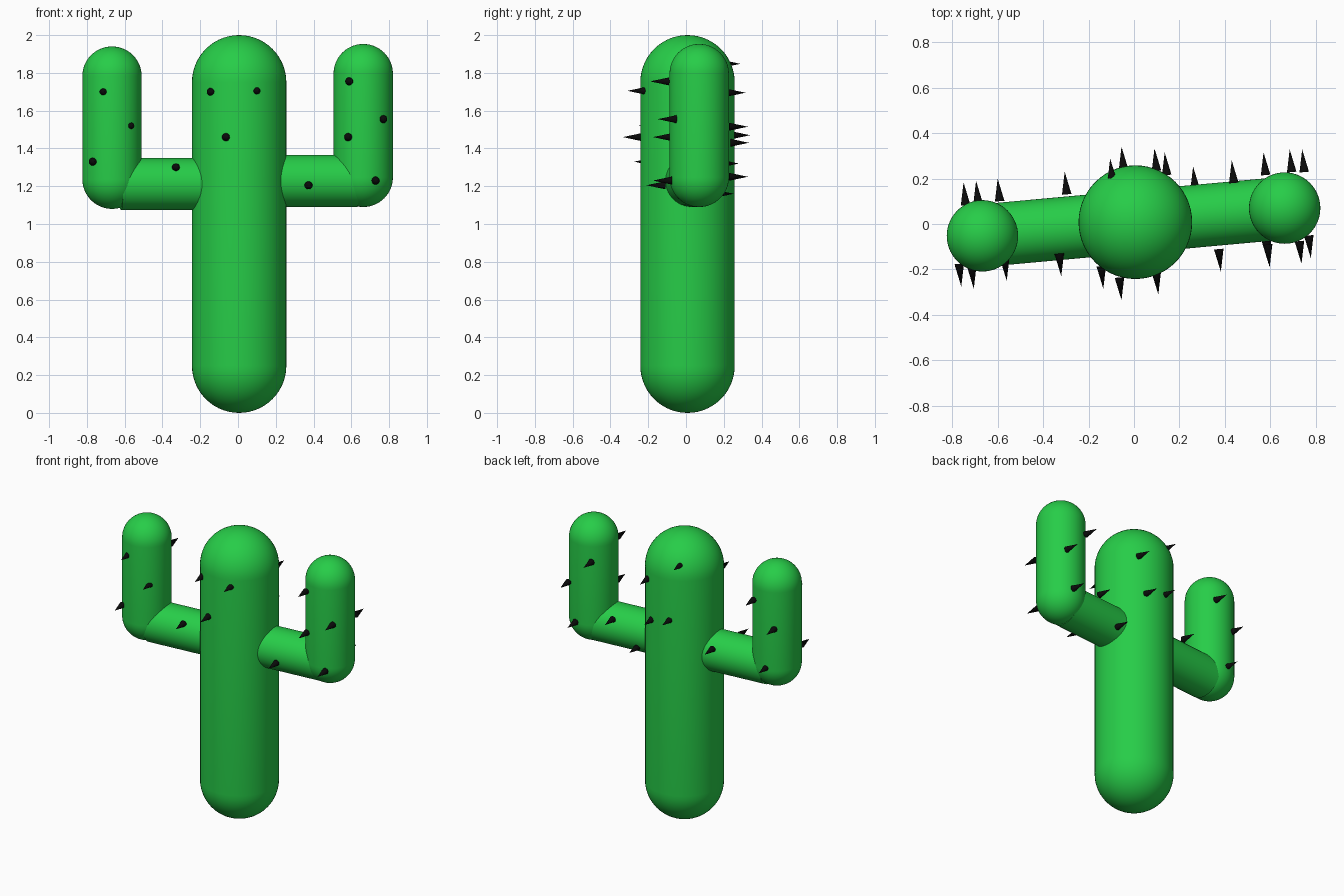
import bpy, bmesh, math
from mathutils import Vector, Matrix

if "Cube" in bpy.data.objects:
    bpy.data.objects.remove(bpy.data.objects["Cube"])

def material(name, rgb):
    m = bpy.data.materials.new(name)
    m.diffuse_color = (*rgb, 1)
    m.use_nodes = True
    m.node_tree.nodes["Principled BSDF"].inputs["Base Color"].default_value = m.diffuse_color
    return m

GREEN = material("cactus green", (0.02, 0.61, 0.065))
BLACK = material("spine black", (0.003, 0.003, 0.003))

def finish(bm, name, mat, angle):
    bmesh.ops.recalc_face_normals(bm, faces=bm.faces)
    me = bpy.data.meshes.new(name)
    bm.to_mesh(me)
    bm.free()
    me.materials.append(mat)
    ob = bpy.data.objects.new(name, me)
    bpy.context.collection.objects.link(ob)
    bpy.ops.object.select_all(action='DESELECT')
    ob.select_set(True)
    bpy.context.view_layer.objects.active = ob
    bpy.ops.object.shade_smooth_by_angle(angle=math.radians(angle))
    return ob

def capsule(name, x, y, z0, z1, r, n=14):
    """Upright round-ended column, spun from a half profile."""
    bm = bmesh.new()
    prof = []
    for centre, start in ((z0 + r, -90), (z1 - r, 0)):
        for i in range(n + 1):
            a = math.radians(start + 90 * i / n)
            prof.append(bm.verts.new((x + r * math.cos(a), y, centre + r * math.sin(a))))
    edges = [bm.edges.new(p) for p in zip(prof, prof[1:])]
    bmesh.ops.spin(bm, geom=prof + edges, cent=(x, y, 0), axis=(0, 0, 1),
                   angle=math.tau, steps=56, use_duplicate=False)
    bmesh.ops.remove_doubles(bm, verts=bm.verts, dist=1e-4)
    return finish(bm, name, GREEN, 60)

def add_cone(bm, a, b, r1, r2, seg):
    a, b = Vector(a), Vector(b)
    d = b - a
    rot = d.to_track_quat('Z', 'Y').to_matrix().to_4x4()
    bmesh.ops.create_cone(bm, cap_ends=True, segments=seg, radius1=r1, radius2=r2,
                          depth=d.length, matrix=Matrix.Translation((a + b) / 2) @ rot)

def branch(name, a, b):
    bm = bmesh.new()
    add_cone(bm, a, b, 0.138, 0.138, 56)
    return finish(bm, name, GREEN, 40)

# Trunk and the two raised arms
capsule("trunk", 0.006, 0.008, 0, 2, 0.25)
capsule("right_arm", 0.663, 0.07, 1.09, 1.953, 0.157)
capsule("left_arm", -0.667, -0.052, 1.08, 1.94, 0.157)

# Horizontal branches joining arms to trunk
branch("right_branch", (0.05, 0.014, 1.228), (0.63, 0.067, 1.228))
branch("left_branch", (-0.04, 0.006, 1.211), (-0.62, -0.047, 1.211))

# Spines: tip positions on the front and back
FRONT = [(-.76, -.275, 1.33), (-.705, -.285, 1.70), (-.56, -.25, 1.52),
         (-.32, -.23, 1.30), (-.135, -.285, 1.70), (-.055, -.335, 1.46),
         (.107, -.31, 1.705), (.382, -.21, 1.205), (.597, -.19, 1.755),
         (.592, -.175, 1.46), (.737, -.175, 1.23), (.778, -.15, 1.555)]
BACK = [(.74, .328, 1.515), (.685, .328, 1.25), (.57, .315, 1.695),
        (.43, .28, 1.32), (.26, .253, 1.16), (.135, .315, 1.695),
        (.09, .333, 1.43), (-.055, .34, 1.47), (-.105, .288, 1.848),
        (-.305, .23, 1.29), (-.6, .2, 1.70), (-.695, .19, 1.25), (-.75, .183, 1.53)]

def spines(name, tips, side):
    bm = bmesh.new()
    out = Vector((-0.09, 1, 0)).normalized() * side
    for t in tips:
        add_cone(bm, Vector(t) - out * 0.1, t, 0.021, 0, 20)
    return finish(bm, name, BLACK, 40)

spines("front_spines", FRONT, -1)
spines("back_spines", BACK, 1)
